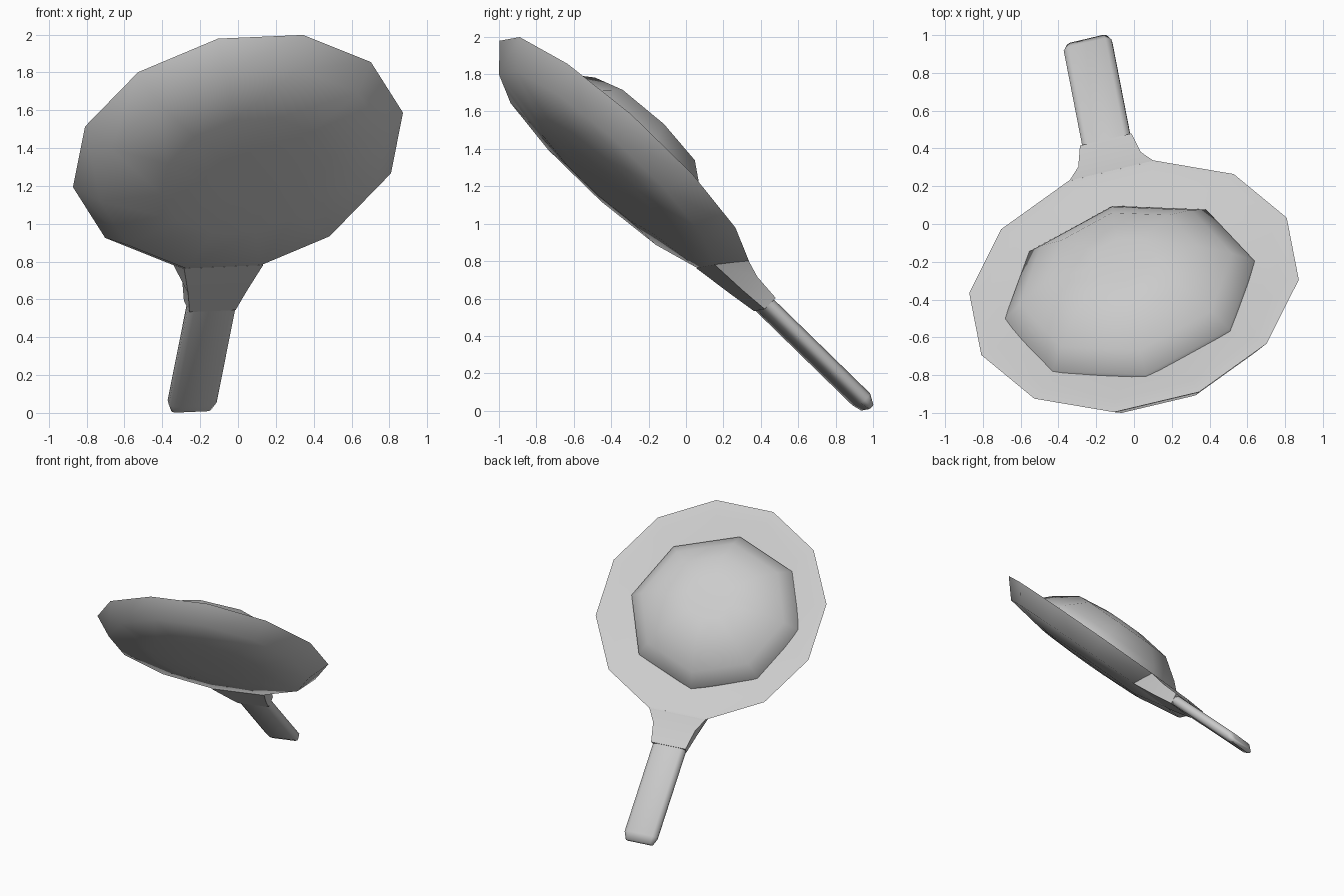
import bpy, bmesh, math
from mathutils import Matrix, Vector

cube = bpy.data.objects.get("Cube")
if cube:
    bpy.data.objects.remove(cube)

# One plain grey for every part
grey = bpy.data.materials.new("plain_grey")
grey.use_nodes = True
colour = (0.6, 0.6, 0.6, 1)
grey.diffuse_color = colour
grey.node_tree.nodes["Principled BSDF"].inputs["Base Color"].default_value = colour

# Tilted frame: U across, V along the handle, N out of the open dish
V = Vector((-0.138, 0.709, -0.692)).normalized()
N = Vector((-0.189, 0.665, 0.724)).normalized()
U = V.cross(N).normalized()
N = U.cross(V)
FRAME = Matrix.Translation((0, -0.33, 1.39)) @ Matrix((U, V, N)).transposed().to_4x4()


def loft(name, rings, smooth_angle):
    """Skin a list of equal-length rings and cap both ends."""
    bm = bmesh.new()
    loops = [[bm.verts.new(FRAME @ Vector(p)) for p in ring] for ring in rings]
    count = len(loops[0])
    for a, b in zip(loops, loops[1:]):
        for i in range(count):
            j = (i + 1) % count
            bm.faces.new((a[i], a[j], b[j], b[i]))
    bm.faces.new(loops[0][::-1])
    bm.faces.new(loops[-1])
    bmesh.ops.recalc_face_normals(bm, faces=bm.faces)
    mesh = bpy.data.meshes.new(name)
    bm.to_mesh(mesh)
    bm.free()
    obj = bpy.data.objects.new(name, mesh)
    bpy.context.collection.objects.link(obj)
    mesh.materials.append(grey)
    bpy.ops.object.select_all(action='DESELECT')
    obj.select_set(True)
    bpy.context.view_layer.objects.active = obj
    bpy.ops.object.shade_smooth_by_angle(angle=math.radians(smooth_angle))
    return obj


def polygon(sides, radius, height, start=0, centre=(0, 0), widen=1):
    step = 2 * math.pi / sides
    return [(radius * widen * math.cos(start + k * step) + centre[0],
             radius * math.sin(start + k * step) + centre[1], height) for k in range(sides)]


def slab(s, half, low, high, bevel):
    """Flattened octagonal section at distance s along the handle."""
    mid, inner = (low + high) / 2, half - bevel
    rise = (high - low) * 0.22
    return [(-inner, s, low), (inner, s, low), (half, s, mid - rise), (half, s, mid + rise),
            (inner, s, high), (-inner, s, high), (-half, s, mid + rise), (-half, s, mid - rise)]


def block(bottom, top):
    """Four-sided section; each edge is (distance, half width, height)."""
    (s0, w0, h0), (s1, w1, h1) = bottom, top
    return [(-w0, s0, h0), (w0, s0, h0), (w1, s1, h1), (-w1, s1, h1)]


# Dish: rounded underside, flaring wall, flat rim and shallow floor
dish = [(0.2, -0.2), (0.45, -0.19), (0.775, -0.14), (0.895, 0),
        (0.8, -0.002), (0.62, -0.045), (0.3, -0.05)]
loft("dish", [polygon(12, r, h, math.pi / 12) for r, h in dish], 60)

# Domed filling resting in the dish, slightly wider than long
dome = [(0.635, -0.06), (0.63, -0.025), (0.535, 0.068), (0.385, 0.18), (0.16, 0.21)]
loft("dome", [polygon(8, r, h, centre=(-0.03, 0.005), widen=1.08) for r, h in dome], 75)

# Neck flaring from the handle into the dish
loft("neck", [block((0.745, 0.215, -0.142), (0.862, 0.23, 0)),
              block((0.955, 0.16, -0.125), (0.965, 0.17, -0.018)),
              block((1.12, 0.125, -0.107), (1.12, 0.14, -0.025))], 25)

# Handle with bevelled edges and a tapered tip
loft("handle", [slab(1.0, 0.13, -0.105, -0.03, 0.03),
                slab(1.85, 0.13, -0.105, -0.03, 0.03),
                slab(1.905, 0.108, -0.093, -0.06, 0.015)], 75)
